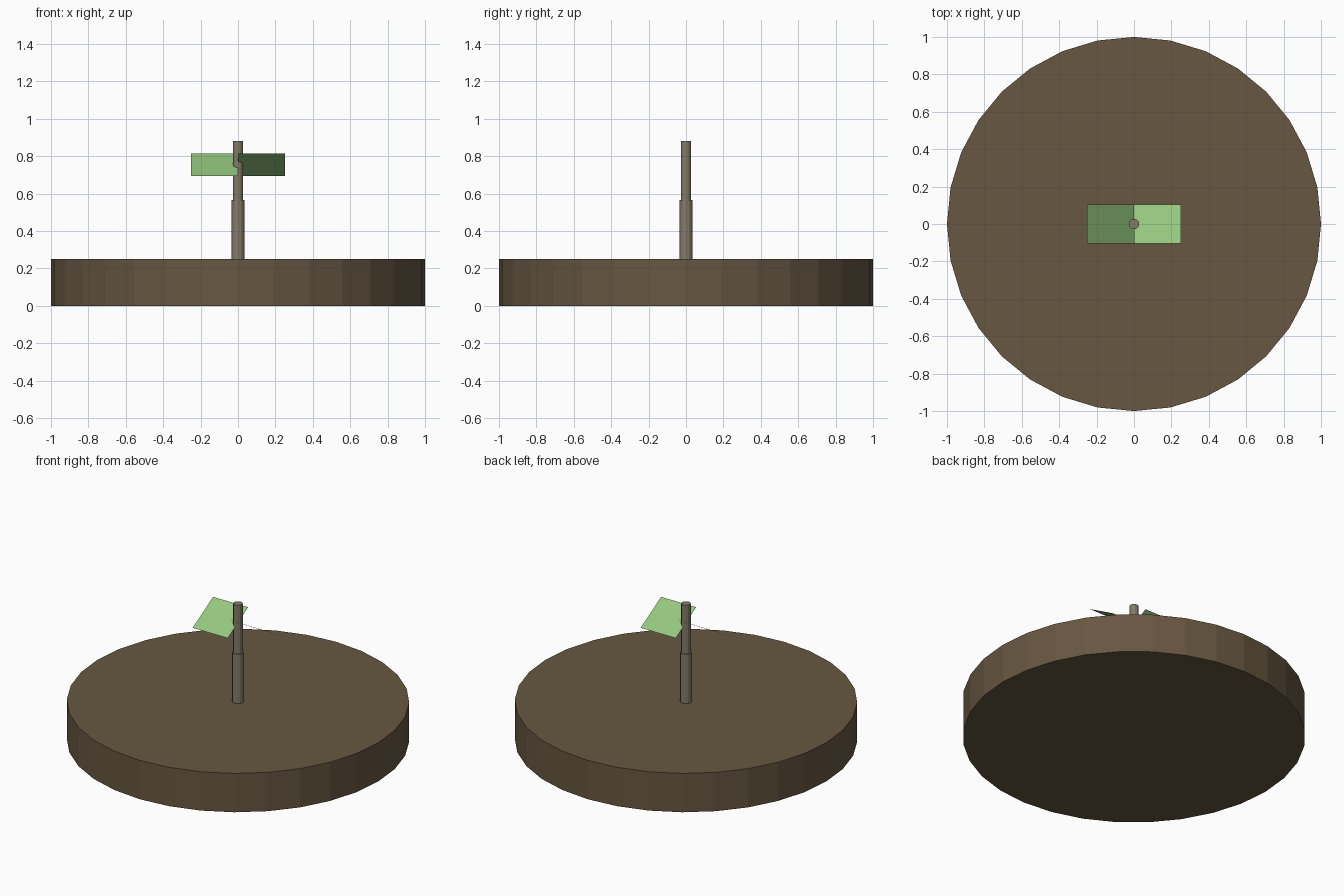
import bpy, math

if "Cube" in bpy.data.objects:
    bpy.data.objects.remove(bpy.data.objects["Cube"])


def material(name, rgb):
    m = bpy.data.materials.new(name)
    m.diffuse_color = (*rgb, 1)
    m.use_nodes = True
    m.node_tree.nodes["Principled BSDF"].inputs["Base Color"].default_value = m.diffuse_color
    return m


SOIL = material("soil_brown", (0.135, 0.095, 0.053))
STALK = material("stalk_tan", (0.23, 0.20, 0.14))
LEAF = material("leaf_green", (0.30, 0.57, 0.21))


def cylinder(name, radius, z0, z1, sides, mat):
    bpy.ops.mesh.primitive_cylinder_add(vertices=sides, radius=radius, depth=z1 - z0,
                                        location=(0, 0, (z0 + z1) / 2))
    ob = bpy.context.object
    ob.name = name
    ob.data.materials.append(mat)
    return ob


def leaf(name, side):
    # Thin flat leaf from the stem outwards, pitched 30 degrees about x
    bpy.ops.mesh.primitive_plane_add(size=1, location=(side * 0.125, 0, 0.755),
                                     rotation=(-side * math.radians(30), 0, 0))
    ob = bpy.context.object
    ob.name = name
    ob.scale = (0.25, 0.24, 1)
    ob.data.materials.append(LEAF)


# Round soil disc
cylinder("soil_disc", 1.0, 0.0, 0.25, 32, SOIL)

# Two-step stem
cylinder("lower_stem", 0.035, 0.25, 0.567, 12, STALK)
cylinder("upper_stem", 0.028, 0.567, 0.88, 12, STALK)

# Pair of oppositely tilted leaves
for label, s in (("left", -1), ("right", 1)):
    leaf(label + "_leaf", s)
